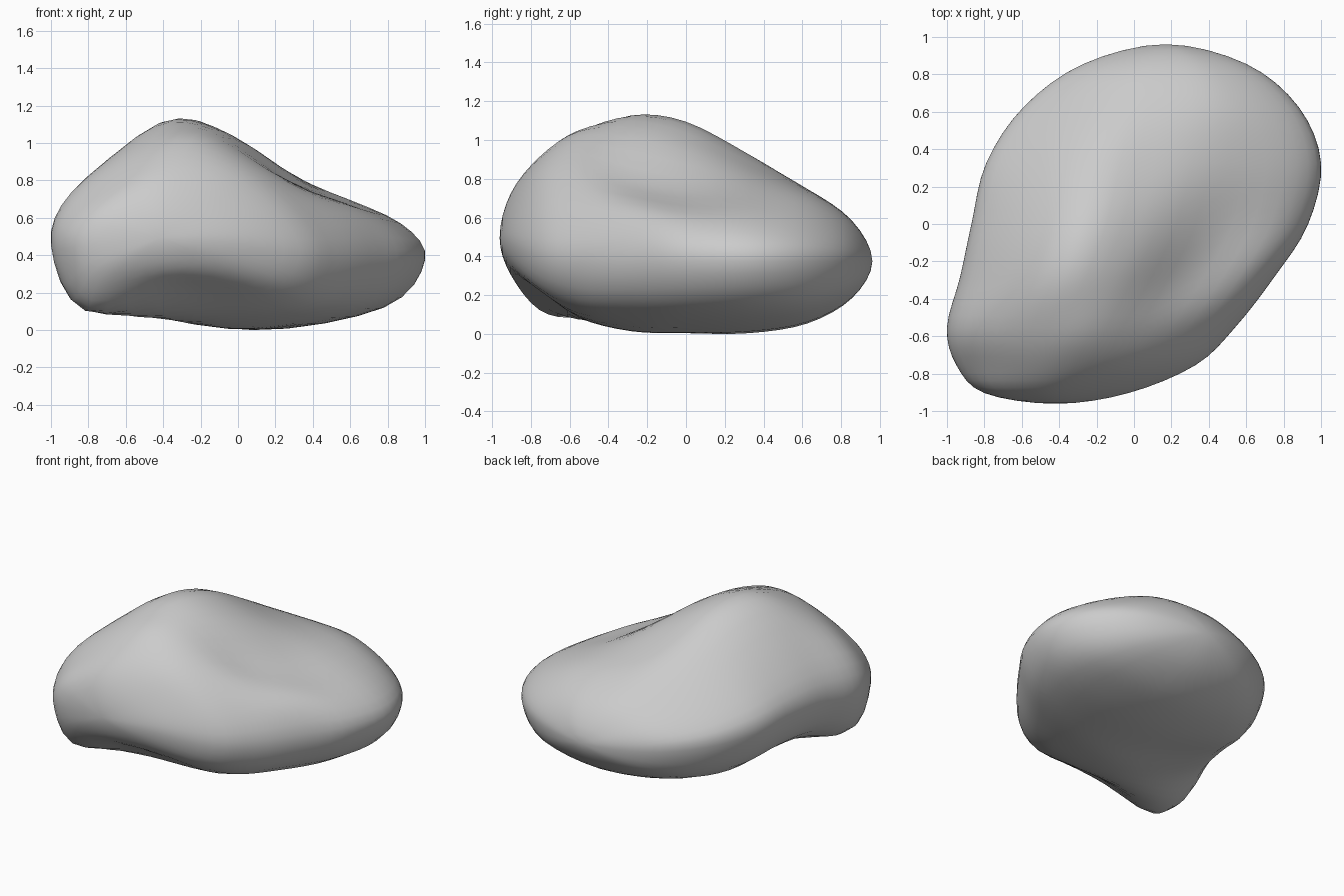
import bpy, bmesh
from mathutils import Vector

if "Cube" in bpy.data.objects:
    bpy.data.objects.remove(bpy.data.objects["Cube"])

# Cross-sections along y: y, left x, left z, right x, right z,
# 5 top heights (left to right), 3 underside heights (right to left)
SECTIONS = [
    (-0.90, -0.80, 0.46, -0.03, 0.47, 0.60, 0.70, 0.73, 0.68, 0.57, 0.38, 0.33, 0.32),
    (-0.75, -0.95, 0.44, 0.33, 0.40, 0.66, 0.86, 0.92, 0.83, 0.60, 0.24, 0.23, 0.13),
    (-0.55, -1.00, 0.46, 0.54, 0.37, 0.74, 0.99, 1.05, 0.88, 0.62, 0.14, 0.09, 0.12),
    (-0.28, -0.93, 0.49, 0.75, 0.37, 0.77, 1.11, 1.07, 0.80, 0.63, 0.12, 0.02, 0.19),
    (0.00, -0.87, 0.49, 0.93, 0.38, 0.75, 1.09, 1.00, 0.75, 0.59, 0.12, 0.01, 0.18),
    (0.33, -0.79, 0.46, 1.00, 0.38, 0.67, 0.92, 0.87, 0.74, 0.57, 0.13, 0.01, 0.14),
    (0.63, -0.59, 0.42, 0.88, 0.38, 0.57, 0.73, 0.75, 0.70, 0.54, 0.16, 0.06, 0.16),
    (0.86, -0.27, 0.39, 0.60, 0.38, 0.49, 0.57, 0.59, 0.57, 0.48, 0.25, 0.19, 0.25),
]
TOP = (0.07, 0.30, 0.50, 0.72, 0.93)
BOTTOM = (0.88, 0.50, 0.12)
FRONT_TIP = Vector((-0.42, -0.957, 0.50))
BACK_TIP = Vector((0.17, 0.965, 0.38))
STEPS = 4


def spline(a, b, c, d, t):
    return 0.5 * (2 * b + (c - a) * t + (2 * a - 5 * b + 4 * c - d) * t * t
                  + (3 * b - a - 3 * c + d) * t ** 3)


def smooth_ring(row):
    y, xl, zl, xr, zr = row[:5]
    fracs = (0,) + TOP + (1,) + BOTTOM
    heights = (zl,) + row[5:10] + (zr,) + row[10:]
    pts = [Vector((xl + (xr - xl) * f, y, h)) for f, h in zip(fracs, heights)]
    n = len(pts)
    return [spline(pts[i - 1], pts[i], pts[(i + 1) % n], pts[(i + 2) % n], k / STEPS)
            for i in range(n) for k in range(STEPS)]


def beyond(tip, ring):
    # Mirror a ring through the tip so the end closes with a round cap
    return [Vector((2 * tip.x - p.x, p.y, 2 * tip.z - p.z)) for p in ring]


# Smooth skin through all sections
rings = [smooth_ring(r) for r in SECTIONS]
n = len(rings[0])
rows = ([beyond(FRONT_TIP, rings[0]), [FRONT_TIP] * n] + rings
        + [[BACK_TIP] * n, beyond(BACK_TIP, rings[-1])])
skin = []
for i in range(1, len(rows) - 2):
    for k in range(STEPS):
        skin.append([spline(rows[i - 1][j], rows[i][j], rows[i + 1][j], rows[i + 2][j], k / STEPS)
                     for j in range(n)])
skin = skin[1:]

bm = bmesh.new()
loops = [[bm.verts.new(p) for p in ring] for ring in skin]
for a, b in zip(loops, loops[1:]):
    for j in range(n):
        bm.faces.new((a[j], a[(j + 1) % n], b[(j + 1) % n], b[j]))
for tip, ring in ((FRONT_TIP, loops[0]), (BACK_TIP, loops[-1])):
    v = bm.verts.new(tip)
    for j in range(n):
        bm.faces.new((v, ring[j], ring[(j + 1) % n]))
bmesh.ops.recalc_face_normals(bm, faces=bm.faces)

# Rest on the ground and centre in plan
for axis in range(3):
    vals = [v.co[axis] for v in bm.verts]
    shift = min(vals) if axis == 2 else (min(vals) + max(vals)) / 2
    for v in bm.verts:
        v.co[axis] -= shift
for f in bm.faces:
    f.smooth = True

mesh = bpy.data.meshes.new("boulder")
bm.to_mesh(mesh)
bm.free()
boulder = bpy.data.objects.new("boulder", mesh)
bpy.context.collection.objects.link(boulder)
